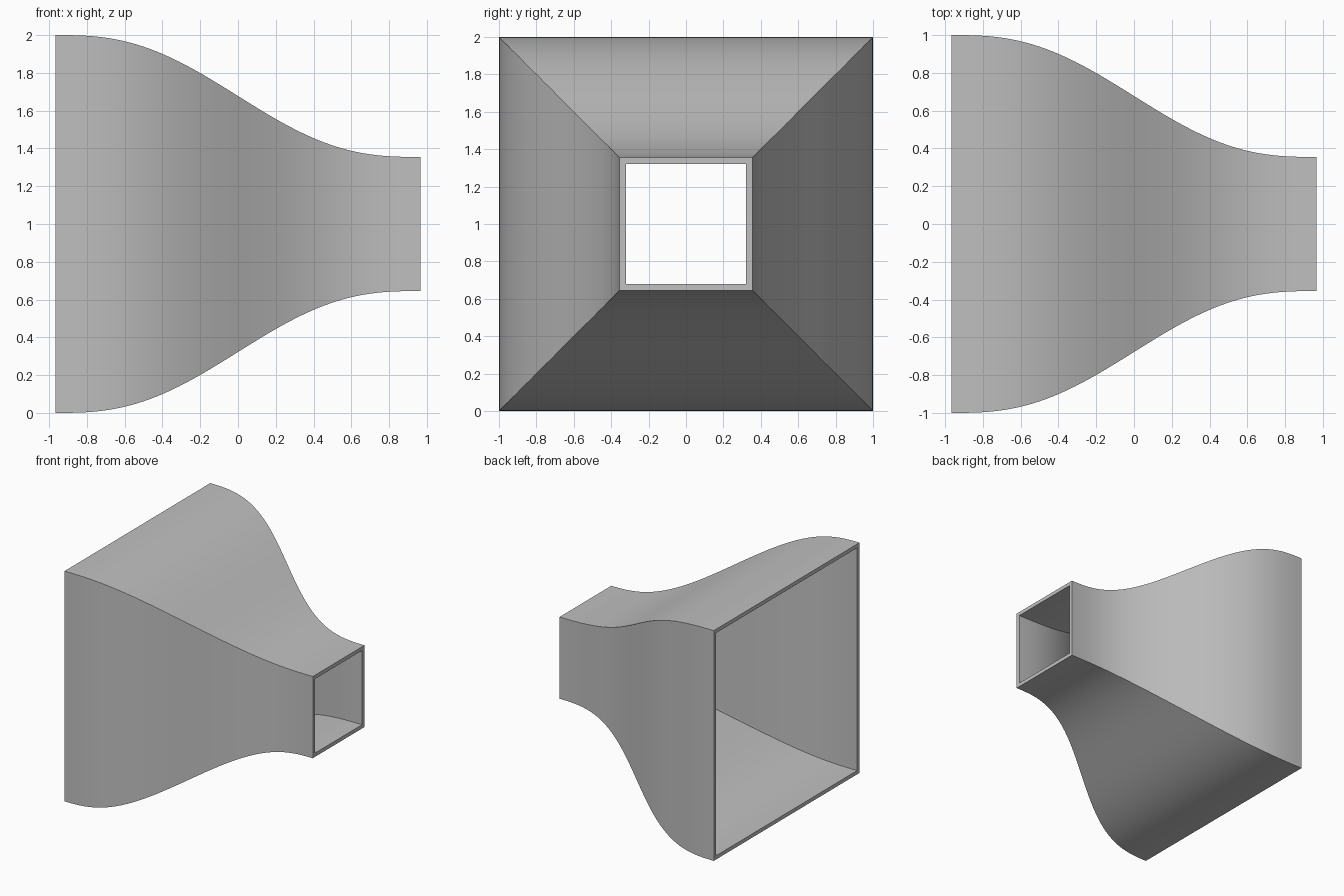
import bpy
import bmesh
import math

LENGTH = 1.934       # along x
BIG, SMALL = 1.0, 0.355   # half widths of the two square mouths
WALL = 0.033
STEPS = 50

cube = bpy.data.objects.get("Cube")
if cube:
    bpy.data.objects.remove(cube, do_unlink=True)


def half_width(t):
    """Smooth contraction from the wide mouth to the narrow mouth."""
    ease = t ** 3 * (10 - 15 * t + 6 * t * t)
    return BIG + (SMALL - BIG) * ease


# Plain grey sheet material
grey = bpy.data.materials.new("plain grey")
grey.use_nodes = True
colour = (0.53, 0.53, 0.53, 1)
grey.diffuse_color = colour
grey.node_tree.nodes["Principled BSDF"].inputs["Base Color"].default_value = colour

# Duct skin: square rings bridged along x
bm = bmesh.new()
rings = []
for i in range(STEPS + 1):
    t = i / STEPS
    h = half_width(t)
    x = (t - 0.5) * LENGTH
    rings.append([bm.verts.new((x, sy * h, 1 + sz * h))
                  for sy, sz in ((-1, -1), (1, -1), (1, 1), (-1, 1))])
for a, b in zip(rings, rings[1:]):
    for k in range(4):
        n = (k + 1) % 4
        bm.faces.new((a[k], b[k], b[n], a[n]))

# Make the skin face outwards
bm.normal_update()
for f in bm.faces:
    c = f.calc_center_median()
    if f.normal.y * c.y + f.normal.z * (c.z - 1) < 0:
        f.normal_flip()

mesh = bpy.data.meshes.new("contraction_duct")
bm.to_mesh(mesh)
bm.free()
mesh.materials.append(grey)
duct = bpy.data.objects.new("contraction_duct", mesh)
bpy.context.collection.objects.link(duct)

# Wall thickness, inwards, with rims at both mouths
shell = duct.modifiers.new("wall", "SOLIDIFY")
shell.thickness = WALL
shell.offset = -1
shell.use_even_offset = True
shell.use_quality_normals = True

bpy.ops.object.select_all(action="DESELECT")
duct.select_set(True)
bpy.context.view_layer.objects.active = duct
bpy.ops.object.modifier_apply(modifier=shell.name)
bpy.ops.object.shade_smooth_by_angle(angle=math.radians(30))
